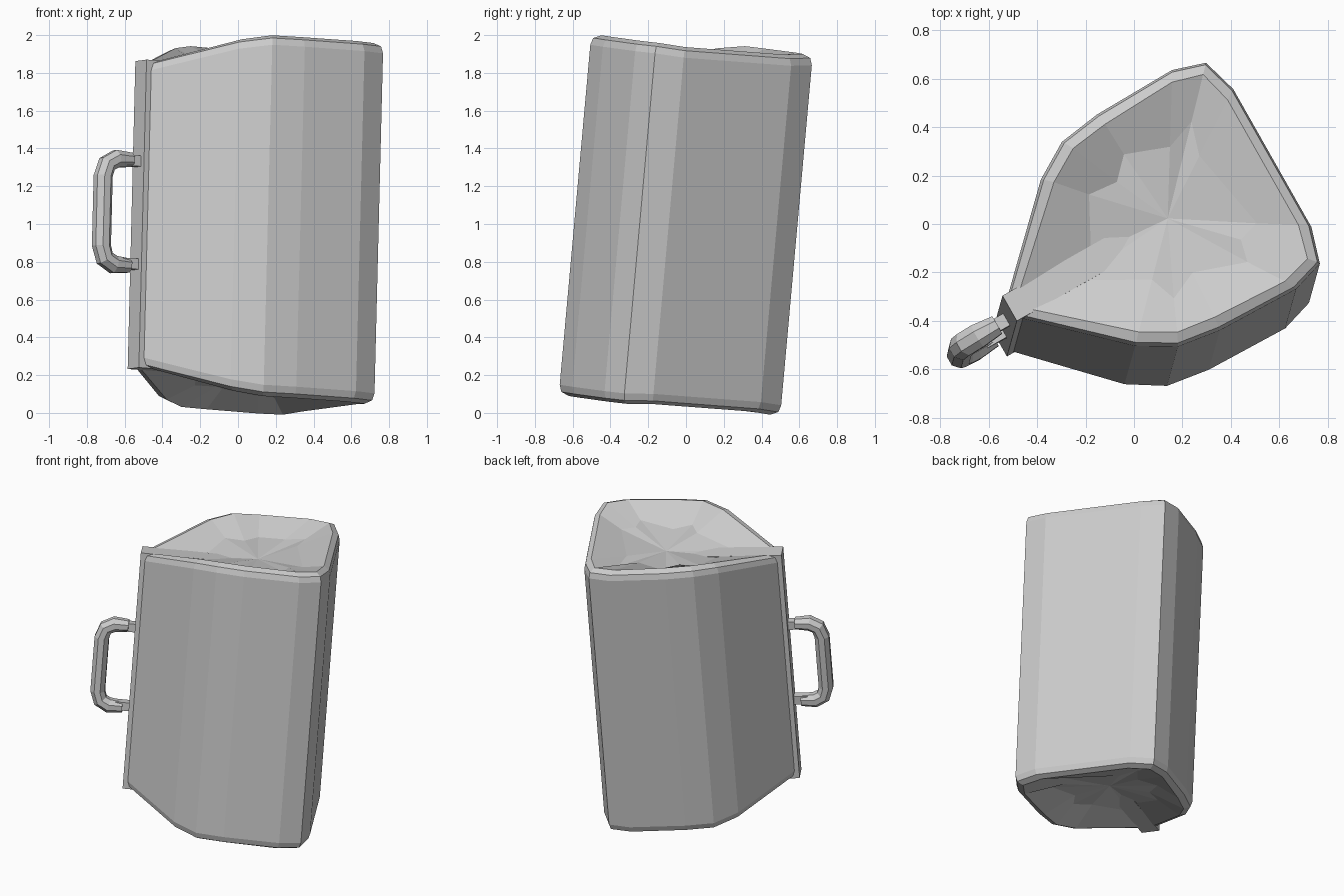
import bpy, bmesh, math
from mathutils import Matrix, Vector

if "Cube" in bpy.data.objects:
    bpy.data.objects.remove(bpy.data.objects["Cube"])

# Local frame: u along the symmetry plane, v across, h along the leaning axis
ax = Vector((0.87, 0.493)).normalized()
LOCAL = Matrix(((ax.x, -ax.y, 0, 0.51), (ax.y, ax.x, 0, 0.17), (0, 0, 1, 0), (0, 0, 0, 1)))
LEAN = Matrix(((1, 0, 0.025, 0), (0, 1, 0.09, 0), (-0.025, -0.09, 1, 1.0), (0, 0, 0, 1)))
PLACE = LEAN @ LOCAL


def finish(name, bm):
    bmesh.ops.recalc_face_normals(bm, faces=bm.faces)
    bm.transform(PLACE)
    me = bpy.data.meshes.new(name)
    bm.to_mesh(me)
    bm.free()
    ob = bpy.data.objects.new(name, me)
    bpy.context.collection.objects.link(ob)
    return ob


def bridge(bm, a, b):
    n = len(a)
    for i in range(n):
        bm.faces.new((a[i], a[(i + 1) % n], b[(i + 1) % n], b[i]))


def box(name, u0, u1, v, h0, h1):
    bm = bmesh.new()
    m = Matrix.Translation(((u0 + u1) / 2, 0, (h0 + h1) / 2)) @ Matrix.Diagonal((u1 - u0, 2 * v, h1 - h0, 1))
    bmesh.ops.create_cube(bm, size=1, matrix=m)
    return finish(name, bm)


# Wedge body: half outline as (u, half width, end drop), mirrored across v
half = [(0.045, 0.327, 0.01), (0.0, 0.477, 0), (-0.137, 0.52, 0), (-0.496, 0.513, 0),
        (-0.679, 0.486, 0), (-0.83, 0.395, 0.025), (-1.175, 0.055, 0.14)]
outline = half + [(u, -v, d) for u, v, d in reversed(half)]
H, CU = 0.955, -0.45
bm = bmesh.new()


def ring(sign, inset, down):
    vs = []
    for u, v, d in outline:
        s = 1 - inset / math.hypot(u - CU, v)
        vs.append(bm.verts.new((CU + (u - CU) * s, v * s, sign * (H - d - down))))
    return vs


def dent(sign):
    # folded, sunken end panel
    vs = []
    for i, (u, v, d) in enumerate(outline):
        s = 0.62 if i % 2 else 0.48
        depth = 0.155 if d > 0.1 else (0.10 if u < -0.3 else 0.07)
        vs.append(bm.verts.new((CU + (u - CU) * s, v * s, sign * (H - depth))))
    return vs


top = [ring(1, 0, 0.055), ring(1, 0.012, 0.018), ring(1, 0.055, 0.0), dent(1)]
bot = [ring(-1, 0, 0.055), ring(-1, 0.012, 0.018), ring(-1, 0.055, 0.0), dent(-1)]
bridge(bm, bot[0], top[0])
for rings, sign in ((top, 1), (bot, -1)):
    for a, b in zip(rings, rings[1:]):
        bridge(bm, a, b)
    c = bm.verts.new((CU, 0, sign * (H - 0.125)))
    r = rings[-1]
    for i in range(len(r)):
        bm.faces.new((r[i], r[(i + 1) % len(r)], c))
finish("wedge_body", bm)

# Flat spine along the narrow edge
box("spine", -1.2, -0.58, 0.06, -0.815, 0.815)

# Handle mounts
for name, h in (("upper_handle_mount", 0.28), ("lower_handle_mount", -0.265)):
    box(name, -1.29, -1.18, 0.028, h - 0.028, h + 0.028)

# Eight-sided handle swept along a rounded U
path = [(-1.245, 0.285), (-1.335, 0.285), (-1.39, 0.255), (-1.412, 0.19),
        (-1.412, -0.18), (-1.39, -0.245), (-1.335, -0.275), (-1.245, -0.275)]
bm = bmesh.new()
pts = [Vector(p) for p in path]
prev = None
for i, p in enumerate(pts):
    t = (pts[min(i + 1, len(pts) - 1)] - pts[max(i - 1, 0)]).normalized()
    rad = 0.04 if i in (0, len(pts) - 1) else 0.05
    loop = []
    for k in range(8):
        a = math.tau * (k + 0.5) / 8
        o = rad * math.cos(a)
        loop.append(bm.verts.new((p.x - t.y * o, 1.1 * rad * math.sin(a), p.y + t.x * o)))
    if prev:
        bridge(bm, prev, loop)
    else:
        bm.faces.new(loop)
    prev = loop
bm.faces.new(prev)
finish("handle", bm)
